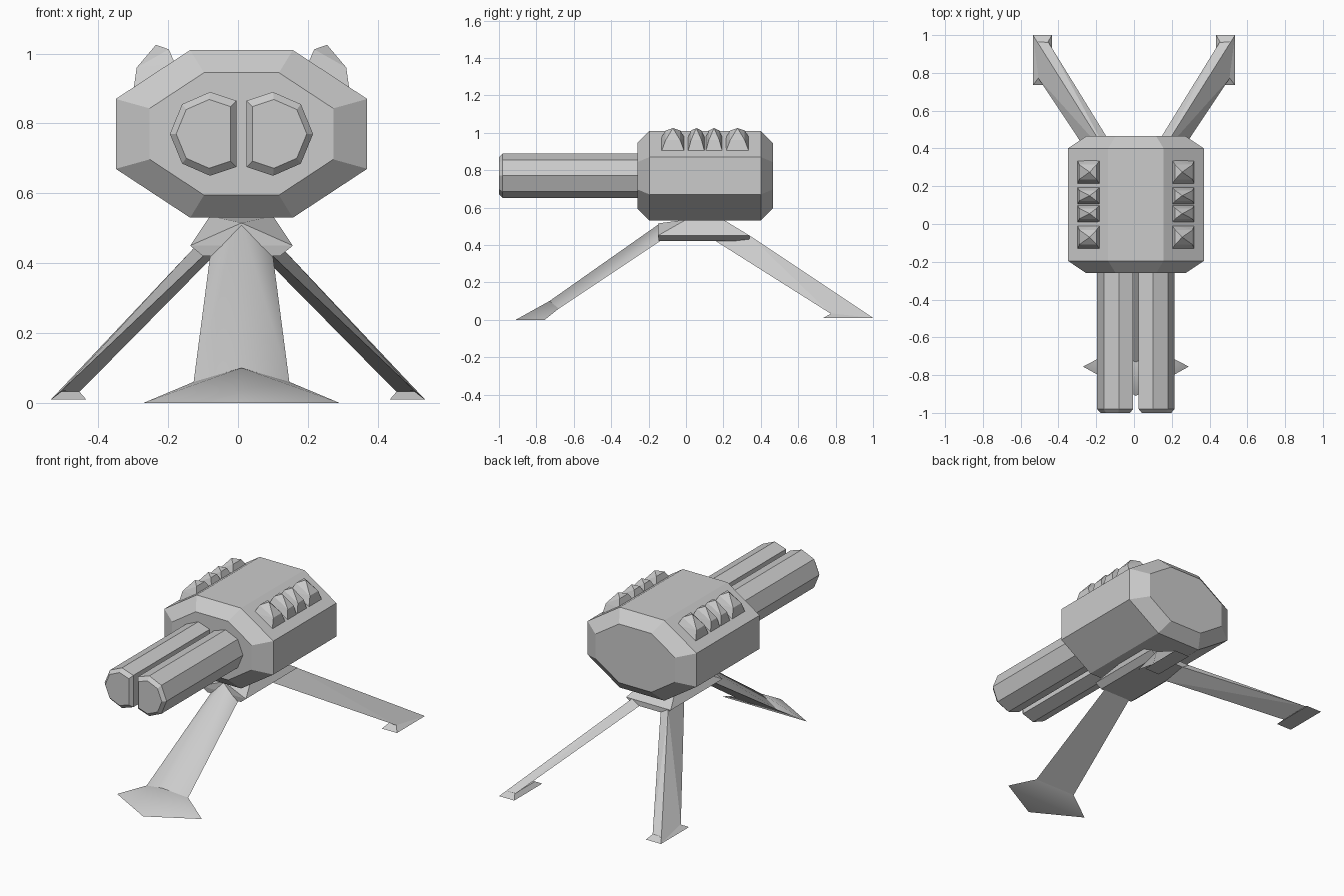
import bpy, bmesh, math
from mathutils import Vector

cube = bpy.data.objects.get("Cube")
if cube:
    bpy.data.objects.remove(cube, do_unlink=True)

GREY = (0.6, 0.6, 0.6, 1)
grey = bpy.data.materials.new("plain grey")
grey.use_nodes = True
grey.diffuse_color = GREY
grey.node_tree.nodes["Principled BSDF"].inputs["Base Color"].default_value = GREY

MID = 0.01  # centre line of the gun


def finish(name, bm, smooth=False):
    bmesh.ops.recalc_face_normals(bm, faces=bm.faces)
    mesh = bpy.data.meshes.new(name)
    bm.to_mesh(mesh)
    bm.free()
    mesh.materials.append(grey)
    if smooth:
        mesh.shade_smooth()
        mesh.set_sharp_from_angle(angle=math.radians(50))
    obj = bpy.data.objects.new(name, mesh)
    bpy.context.collection.objects.link(obj)
    return obj


def loft(name, profile, stations, centre):
    """Run an (x, z) profile along y through (y, scale) stations, with capped ends."""
    bm = bmesh.new()
    cx, cz = centre
    rings = [[bm.verts.new((cx + x * s, y, cz + z * s)) for x, z in profile] for y, s in stations]
    n = len(profile)
    for a, b in zip(rings, rings[1:]):
        for i in range(n):
            j = (i + 1) % n
            bm.faces.new((a[i], a[j], b[j], b[i]))
    bm.faces.new(rings[0])
    bm.faces.new(rings[-1])
    return finish(name, bm)


def hull(name, points, smooth=False):
    """Closed convex solid around a few corner points."""
    bm = bmesh.new()
    for p in points:
        bm.verts.new(p)
    res = bmesh.ops.convex_hull(bm, input=bm.verts)
    junk = {g for g in res["geom_interior"] + res["geom_unused"] if isinstance(g, bmesh.types.BMVert)}
    bmesh.ops.delete(bm, geom=list(junk), context="VERTS")
    bmesh.ops.dissolve_limit(bm, angle_limit=math.radians(1), verts=bm.verts, edges=bm.edges)
    return finish(name, bm, smooth)


def rect(hx, y0, y1, z, cx=MID):
    return [(cx + sx * hx, y, z) for sx in (-1, 1) for y in (y0, y1)]


# Body: bevelled eight-sided drum
octagon = [(0.147, 0.24), (0.36, 0.1), (0.36, -0.1), (0.147, -0.24),
           (-0.147, -0.24), (-0.36, -0.1), (-0.36, 0.1), (-0.147, 0.24)]
loft("body", octagon, [(-0.26, 0.73), (-0.195, 1), (0.4, 1), (0.465, 0.73)], (MID, 0.77))

# Twin barrels with flat inner sides
barrel = [(-0.09, 0.095), (-0.015, 0.12), (0.065, 0.085), (0.1, 0),
          (0.065, -0.085), (-0.015, -0.12), (-0.09, -0.095)]
for side, label in ((1, "left"), (-1, "right")):
    loft(label + "_barrel", [(x * side, z) for x, z in barrel],
         [(-1, 0.82), (-0.98, 1), (-0.25, 1)], (MID + side * 0.105, 0.77))

# Studs on the sloping shoulders
for side, label in ((1, "left"), (-1, "right")):
    for i, (y, hy) in enumerate([(-0.07, 0.065), (0.055, 0.047), (0.15, 0.047), (0.275, 0.065)]):
        pts = []
        for x, z, k in ((0.31, 0.89, 1), (0.19, 0.97, 1), (0.3, 0.96, 0.6), (0.208, 1.012, 0.6)):
            pts += [(MID + side * x, y + hy * k * d, z) for d in (-1, 1)]
        pts.append((MID + side * 0.245, y, 1.025))
        hull(f"{label}_stud_{i + 1}", pts)

# Mount block under the body
hull("mount", rect(0.11, -0.145, 0.34, 0.42) + rect(0.147, -0.15, 0.34, 0.45)
     + rect(0.09, 0, 0.2, 0.535) + [(MID, -0.15, 0.515)])

# Front leg: ridged strut with a broad arrow foot
knee = [(MID, -0.73, 0.1), (MID - 0.137, -0.68, 0.06), (MID + 0.137, -0.68, 0.06)]
hull("front_leg", [(MID, -0.14, 0.515), (MID - 0.09, -0.14, 0.42), (MID + 0.09, -0.14, 0.42)] + knee, True)
hull("front_foot", knee + [(MID, -0.91, 0), (MID - 0.28, -0.755, 0), (MID + 0.28, -0.755, 0)], True)

# Rear legs: three-sided struts on small tapered feet
for s, label in ((1, "left"), (-1, "right")):
    hull(label + "_rear_leg", [
        (s * 0.1, 0.16, 0.42), (s * 0.12, 0.34, 0.45), (s * 0.07, 0.34, 0.42),
        (s * 0.505, 0.77, 0.035), (s * 0.535, 1, 0.01), (s * 0.455, 0.965, 0.03)])
    hull(label + "_rear_foot", rect(0.05, 0.735, 1, 0.01, s * 0.485)
         + rect(0.025, 0.775, 0.965, 0.033, s * 0.48))
